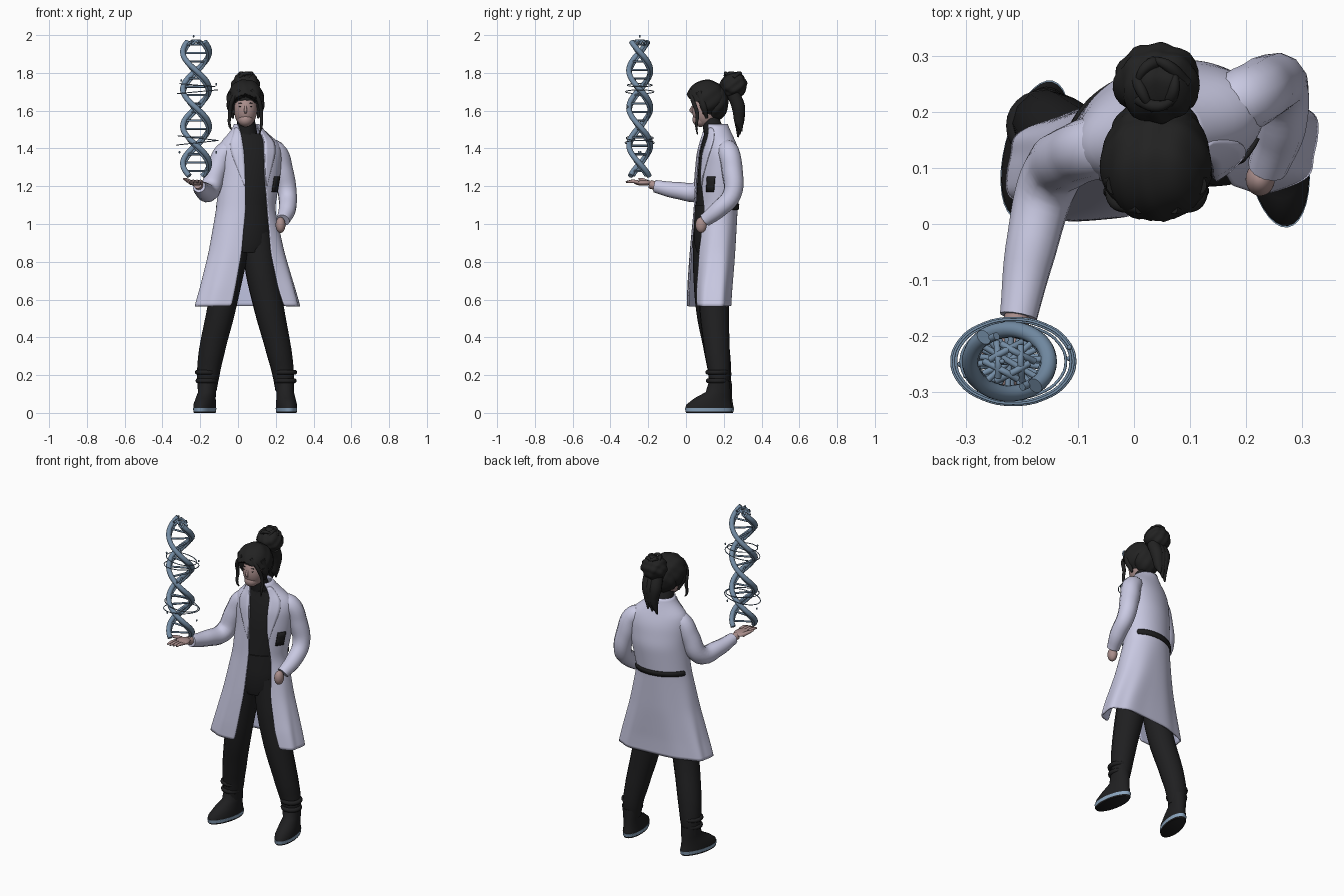
import bpy, bmesh, math
from mathutils import Vector
from math import sin, cos, pi

if "Cube" in bpy.data.objects:
    bpy.data.objects.remove(bpy.data.objects["Cube"])

def mat(name, r, g, b):
    m = bpy.data.materials.new(name)
    m.diffuse_color = (r, g, b, 1)
    m.use_nodes = True
    m.node_tree.nodes["Principled BSDF"].inputs["Base Color"].default_value = m.diffuse_color
    return m

BLACK = mat("black cloth", 0.014, 0.014, 0.015)
HAIR = mat("black hair", 0.016, 0.016, 0.016)
WHITE = mat("lavender white", 0.59, 0.59, 0.77)
LINING = mat("pale lining", 0.52, 0.54, 0.74)
BLUE = mat("steel blue", 0.17, 0.26, 0.37)
SKIN = mat("skin", 0.40, 0.27, 0.26)
SOLE = mat("sole blue", 0.26, 0.38, 0.52)

def finish(name, bm, *mats, angle=60):
    me = bpy.data.meshes.new(name)
    bm.to_mesh(me)
    bm.free()
    for m in mats:
        me.materials.append(m)
    for p in me.polygons:
        p.use_smooth = True
    me.set_sharp_from_angle(angle=math.radians(angle))
    ob = bpy.data.objects.new(name, me)
    bpy.context.collection.objects.link(ob)
    return ob

def tube(name, pts, radii, m, cyclic=False, res=6):
    """Smooth tapered tube through points."""
    cu = bpy.data.curves.new(name, 'CURVE')
    cu.dimensions, cu.bevel_depth, cu.bevel_resolution = '3D', 1.0, 4
    cu.resolution_u, cu.use_fill_caps = res, True
    sp = cu.splines.new('BEZIER')
    sp.bezier_points.add(len(pts) - 1)
    for i, (bp, p) in enumerate(zip(sp.bezier_points, pts)):
        bp.co = p
        bp.handle_left_type = bp.handle_right_type = 'AUTO'
        bp.radius = radii[i] if isinstance(radii, (list, tuple)) else radii
    sp.use_cyclic_u = cyclic
    cu.materials.append(m)
    ob = bpy.data.objects.new(name, cu)
    bpy.context.collection.objects.link(ob)
    bpy.ops.object.select_all(action='DESELECT')
    ob.select_set(True)
    bpy.context.view_layer.objects.active = ob
    bpy.ops.object.convert(target='MESH')
    return bpy.context.view_layer.objects.active

def ball(name, c, r, m, bump=0.0, shape=None, sub=4):
    """Ellipsoid with optional wavy bumps and a vertex rule."""
    bm = bmesh.new()
    bmesh.ops.create_icosphere(bm, subdivisions=sub, radius=1)
    for v in bm.verts:
        d = v.co.copy()
        k = 1 + bump * (sin(11 * d.x + 4 * d.z) + sin(9 * d.z - 7 * d.y))
        p = Vector((d.x * r[0] * k, d.y * r[1] * k, d.z * r[2] * k)) + Vector(c)
        v.co = shape(p, Vector(c)) if shape else p
    return finish(name, bm, m)

def loft(name, rings, m, n=32, angle=60):
    """Closed stack of ellipses: (x, y, z, rx, ry, turn)."""
    bm = bmesh.new()
    loops = []
    for x, y, z, rx, ry, a in rings:
        loops.append([bm.verts.new((x + rx * cos(t) * cos(a) - ry * sin(t) * sin(a),
                                    y + rx * cos(t) * sin(a) + ry * sin(t) * cos(a), z))
                      for t in (2 * pi * i / n for i in range(n))])
    for A, B in zip(loops, loops[1:]):
        for i in range(n):
            bm.faces.new((A[i], A[(i + 1) % n], B[(i + 1) % n], B[i]))
    bm.faces.new(loops[0])
    bm.faces.new(loops[-1])
    bmesh.ops.recalc_face_normals(bm, faces=bm.faces)
    return finish(name, bm, m, angle=angle)

def patch(name, rows, mats, thick, sub=1):
    """Open cloth surface from rows of points, thickened inward."""
    bm = bmesh.new()
    g = [[bm.verts.new(p) for p in r] for r in rows]
    for A, B in zip(g, g[1:]):
        for i in range(len(A) - 1):
            bm.faces.new((A[i], B[i], B[i + 1], A[i + 1]))
    ob = finish(name, bm, *mats)
    s = ob.modifiers.new("smooth", 'SUBSURF')
    s.levels = s.render_levels = sub
    t = ob.modifiers.new("cloth", 'SOLIDIFY')
    t.thickness, t.offset, t.material_offset = thick, -1, len(mats) - 1
    return ob

# Coat: z, centre x, centre y, rx, ry, opening left x, opening right x, turn, boxiness
TURN = 0.26
COAT = [(1.53, .045, .155, .066, .066, .005, .10, TURN, 1), (1.48, .055, .165, .100, .074, .02, .13, TURN, 1),
        (1.44, .06, .17, .158, .086, .025, .14, TURN, 1), (1.38, .065, .172, .174, .105, .035, .14, TURN, 1),
        (1.25, .06, .172, .166, .119, .04, .145, TURN, 1), (1.08, .04, .157, .158, .113, .04, .165, TURN, 1),
        (0.85, .045, .14, .205, .113, .02, .18, .2, .9), (0.66, .05, .126, .255, .108, -.015, .22, .14, .75),
        (0.57, .05, .122, .280, .106, -.035, .25, .12, .72)]

def coat_row(z):
    for a, b in zip(COAT, COAT[1:]):
        if a[0] >= z >= b[0]:
            k = (a[0] - z) / (a[0] - b[0])
            return [p + (q - p) * k for p, q in zip(a, b)]
    return COAT[-1]

def power(v, e):
    return math.copysign(abs(v) ** e, v)

def coat_pt(z, t, s=1.0):
    _, cx, cy, rx, ry, _, _, a, e = coat_row(z)
    s *= 1 + 0.025 * max(0, min(1, (1.05 - z) / .4)) * sin(8 * t)
    x, y = rx * s * power(sin(t), e), -ry * s * power(cos(t), e)
    return (cx + x * cos(a) - y * sin(a), cy + x * sin(a) + y * cos(a), z)

def edges(z):
    _, cx, cy, rx, ry, l, r, a, e = coat_row(z)
    def f(X):
        v = max(-.95, min(.95, (X - cx - ry * sin(a)) / (rx * cos(a))))
        return math.asin(power(v, 1 / e))
    return f(l), f(r)

def span(a, b, n):
    return [a + (b - a) * i / (n - 1) for i in range(n)]

rows = []
for z in span(1.53, .565, 30):
    l, r = edges(z)
    rows.append([coat_pt(z, t) for t in span(r, l + 2 * pi, 64)])
patch("lab_coat", rows, (WHITE, LINING), .008)

# Lapels, back belt and chest badge follow the coat surface
for name, side, sgn in (("lapel_right", 0, -1), ("lapel_left", 1, 1)):
    rows = []
    for z in span(1.51, 1.2, 10):
        e = edges(z)[side]
        w = .45 * min(1, (z - 1.19) / .2)
        rows.append([coat_pt(z, t, 1.045) for t in sorted((e, e + sgn * w / 2, e + sgn * w))])
    patch(name, rows, (WHITE,), .006)
patch("back_belt", [[coat_pt(z, t, 1.05) for t in span(1.95, 4.25, 20)] for z in (1.105, 1.075)], (BLACK,), .008)
patch("chest_badge", [[coat_pt(z, t, 1.06) for t in span(.72, 1.06, 4)] for z in span(1.25, 1.17, 4)], (BLACK,), .008, 0)

# Sleeves
tube("sleeve_right", [(.0, .15, 1.39), (-.06, .138, 1.385), (-.108, .122, 1.3), (-.15, .08, 1.18),
                      (-.185, -.05, 1.178), (-.206, -.165, 1.2)], [.045, .056, .056, .055, .046, .034], WHITE)
tube("sleeve_left", [(.13, .2, 1.4), (.196, .222, 1.385), (.237, .245, 1.28), (.262, .243, 1.155),
                     (.26, .17, 1.075), (.238, .1, 1.02)], [.045, .058, .056, .05, .046, .036], WHITE)

# Sweater and trousers
loft("sweater", [(c[1], c[2], c[0], c[3] * .92 - .004, c[4] * .92 - .002, TURN) for c in COAT[1:6]], BLACK)
tube("turtleneck", [(.05, .165, 1.42), (.047, .15, 1.48), (.042, .128, 1.555)], [.065, .056, .047], BLACK)
loft("trouser_hips", [(.045, .15, 1.1, .135, .1, TURN), (.045, .145, 1.0, .14, .1, TURN),
                      (.045, .14, .9, .148, .094, TURN), (.045, .14, .85, .1, .08, TURN)], BLACK)
tube("trouser_leg_right", [(-.01, .12, .95), (-.05, .12, .75), (-.088, .128, .55), (-.14, .165, .32),
                           (-.158, .18, .2), (-.163, .182, .12)], [.085, .082, .075, .068, .06, .05], BLACK)
tube("trouser_leg_left", [(.1, .155, .95), (.125, .15, .75), (.165, .15, .55), (.218, .165, .32),
                          (.24, .175, .2), (.247, .17, .12)], [.085, .087, .08, .068, .058, .05], BLACK)
for side, x, y, a in (("right", -.165, .175, -.25), ("left", .25, .165, .14)):
    for z, r in ((.215, .05), (.17, .047)):  # gathered folds at the cuff
        tube("cuff_" + side, [(x + r * cos(t), y + r * sin(t), z) for t in span(0, 1.75 * pi, 8)],
             .013, BLACK, True, 3)
    parts = [
        loft("shoe_upper_" + side, [(0, -.045, .024, .054, .126, 0), (0, -.044, .045, .054, .12, 0),
                                    (0, -.025, .078, .049, .096, 0), (0, .005, .11, .046, .066, 0),
                                    (0, .012, .17, .05, .055, 0)], BLACK),
        loft("shoe_sole_" + side, [(0, -.045, .007, .053, .124, 0), (0, -.045, .027, .055, .128, 0)], SOLE),
        loft("shoe_tread_" + side, [(0, -.045, 0, .051, .12, 0), (0, -.045, .008, .054, .125, 0)], BLACK)]
    for p in parts:
        p.location, p.rotation_euler = (x, y, 0), (0, 0, a)

# Open hand with fingers, and the pocketed hand
tube("wrist_right", [(-.204, -.15, 1.2), (-.214, -.19, 1.21)], .023, SKIN)
ball("palm_right", (-.222, -.225, 1.218), (.04, .05, .015), SKIN)
for i in range(4):
    x = -.252 + .019 * i
    tube("finger_right", [(x, -.25, 1.221), (x - .004, -.285, 1.226), (x - .01, -.318 + .004 * abs(i - 1), 1.222)],
         [.01, .009, .005], SKIN)
tube("thumb_right", [(-.245, -.2, 1.218), (-.27, -.225, 1.232), (-.287, -.25, 1.24)], [.013, .01, .005], SKIN)
ball("hand_left", (.225, .08, .995), (.026, .03, .042), SKIN)

# Head
ball("face", (.04, .103, 1.605), (.061, .071, .092), SKIN)
ball("jaw", (.04, .077, 1.552), (.041, .043, .038), SKIN)
tube("nose", [(.04, .042, 1.63), (.04, .027, 1.6), (.04, .038, 1.588)], [.005, .008, .006], SKIN)
for s in (-1, 1):
    ball("eye", (.04 + s * .025, .044, 1.622), (.01, .005, .0035), HAIR, sub=2)
    ball("brow", (.04 + s * .026, .045, 1.64), (.013, .005, .002), HAIR, sub=2)

# Hair: cap pulled inside the head at the face window, bun, tail, loose locks
def face_window(p, c):
    return c + (p - c) * .62 if p.y < .085 and p.z < 1.688 - .5 * abs(p.x - .04) else p
ball("hair_cap", (.04, .108, 1.662), (.099, .105, .102), HAIR, .014, face_window, 5)
ball("hair_back", (.04, .155, 1.645), (.082, .07, .095), HAIR, .02)
ball("hair_bun", (.042, .252, 1.735), (.076, .07, .068), HAIR, .035)
for i in range(5):
    a = 2 * pi * i / 5
    tube("bun_tuft", [(.042 + .05 * cos(a), .25 + .04 * sin(a), 1.77), (.042 + .03 * cos(a + 1), .25 + .04 * sin(a + 1), 1.798),
                      (.042 + .04 * cos(a + 2), .25 + .05 * sin(a + 2), 1.785)], [.012, .01, .004], HAIR)
for i, dx in enumerate((-.025, 0, .025)):
    tube("ponytail", [(.045 + dx, .25, 1.69), (.04 + dx, .277, 1.62), (.038 + dx * .7, .282, 1.54),
                      (.03 + dx, .275 + .01 * i, 1.46 + .015 * i)], [.035, .036, .026, .004], HAIR)
for s, zb in ((-1, 1.5), (1, 1.475)):
    tube("front_lock", [(.04 + s * .03, .028, 1.71), (.04 + s * .068, .035, 1.66), (.04 + s * .083, .06, 1.58),
                        (.04 + s * .084, .055, 1.52), (.04 + s * .074, .06, zb)], [.01, .012, .01, .007, .003], HAIR)
    tube("temple_lock", [(.04 + s * .07, .07, 1.70), (.04 + s * .08, .095, 1.62), (.04 + s * .066, .11, 1.56)],
         [.02, .02, .006], HAIR)

# Floating double helix
CX, CY = -.222, -.245
def helix(z, ph, s=1.0):
    a = pi * (z - 1.32) / .197 + ph
    return (CX + .07 * s * cos(a), CY - .057 * s * sin(a), z)
zs = span(1.255, 1.965, 44)
for ph in (0, pi):
    tube("helix_strand", [helix(z, ph) for z in zs], .0145, BLUE, res=3)
    tube("helix_inner_strand", [helix(z, ph + .32, .86) for z in zs], .007, BLUE, res=3)
for z in span(1.28, 1.95, 16):
    tube("helix_rung", [helix(z, 0), helix(z, pi)], .0055, BLUE, res=1)
for z, k, tilt in ((1.43, 1, .012), (1.455, .93, -.012), (1.70, .97, .01), (1.735, .85, -.008)):
    tube("orbit_ring", [(CX + .007 + .11 * k * cos(t), CY + .077 * k * sin(t), z + tilt * cos(t))
                        for t in (2 * pi * i / 12 for i in range(12))], .0025, BLUE, True, 4)
for i in range(6):
    a = pi * i / 3
    tube("helix_crown", [(CX + .045 * cos(a), CY + .04 * sin(a), 1.95), (CX + .02 * cos(a + 1), CY + .02 * sin(a + 1), 1.972),
                         (CX + .035 * cos(a + 2), CY + .035 * sin(a + 2), 1.962)], .006, BLUE, res=3)
for x, y, z in ((-.235, -.245, 1.994), (-.31, -.25, 1.38), (-.115, -.24, 1.38), (-.115, -.22, 1.74), (-.3, -.27, 1.76), (-.2, -.31, 1.62)):
    ball("floating_bead", (x, y, z), (.005, .005, .007), BLUE, sub=2)
